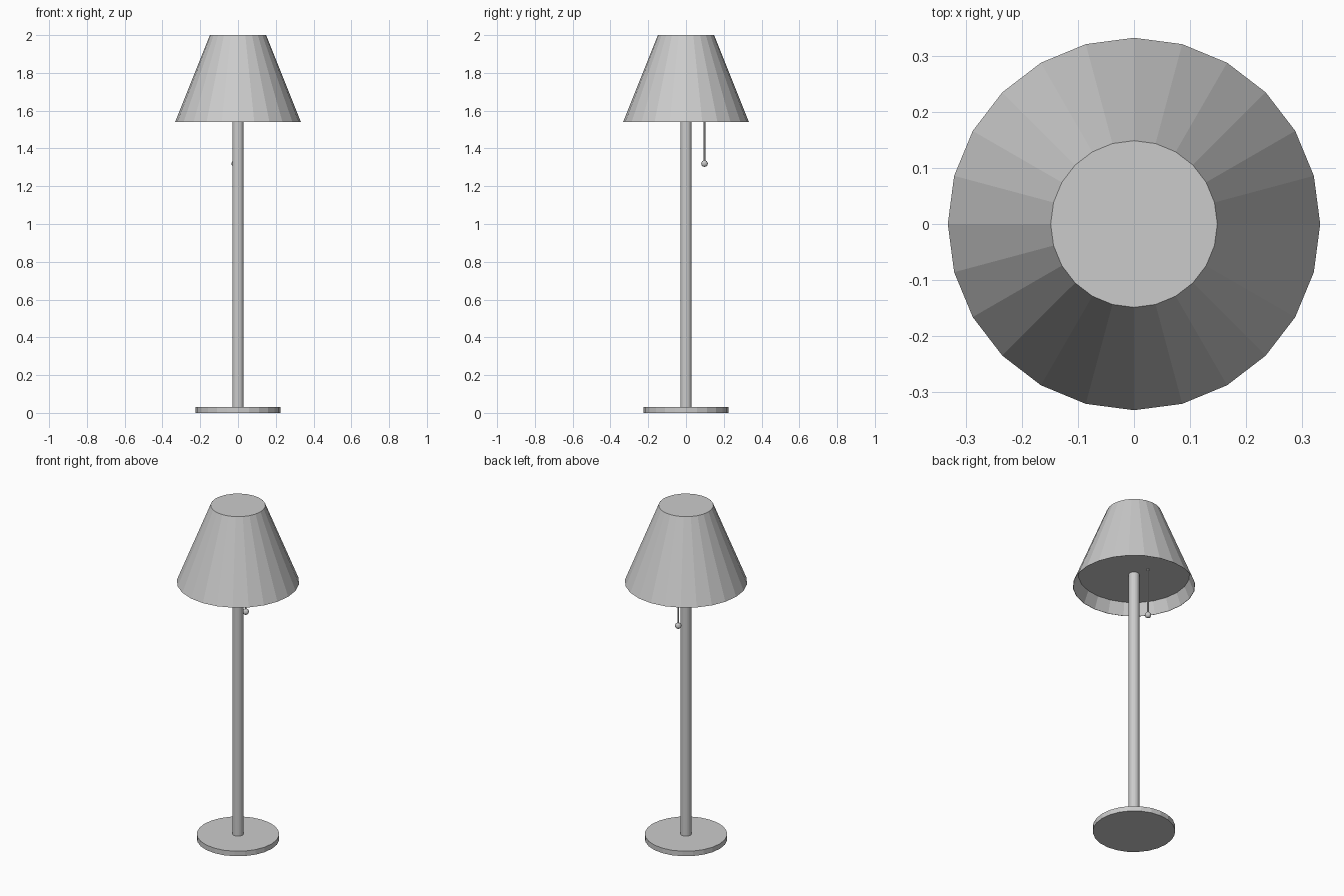
import bpy
import bmesh
from math import cos, sin, tau

if "Cube" in bpy.data.objects:
    bpy.data.objects.remove(bpy.data.objects["Cube"])


def lathe(name, profile, sides, centre=(0, 0)):
    """Revolve (radius, z) rings around a vertical axis and cap both ends."""
    bm = bmesh.new()
    rings = []
    for r, z in profile:
        rings.append([bm.verts.new((r * cos(tau * i / sides), r * sin(tau * i / sides), z))
                      for i in range(sides)])
    for low, high in zip(rings, rings[1:]):
        for i in range(sides):
            j = (i + 1) % sides
            bm.faces.new((low[i], low[j], high[j], high[i]))
    bm.faces.new(rings[0][::-1])
    bm.faces.new(rings[-1])
    bmesh.ops.recalc_face_normals(bm, faces=bm.faces[:])
    mesh = bpy.data.meshes.new(name)
    bm.to_mesh(mesh)
    bm.free()
    obj = bpy.data.objects.new(name, mesh)
    obj.location = (*centre, 0)
    bpy.context.collection.objects.link(obj)
    return obj


CORD_XY = (-0.017, 0.098)
RECESS_Z = 1.61

# Round foot and pole
lathe("base", [(0.224, 0), (0.224, 0.03)], 24)
lathe("pole", [(0.03, 0.03), (0.03, RECESS_Z)], 24)

# Tapered shade: recessed underside, thin rim, slanted wall, closed top
lathe("shade", [(0.303, RECESS_Z), (0.331, 1.54), (0.333, 1.54), (0.149, 2.0)], 24)

# Pull cord with its bead
lathe("pull_cord", [(0.005, 1.325), (0.005, RECESS_Z)], 8, CORD_XY)
bpy.ops.mesh.primitive_uv_sphere_add(segments=16, ring_count=8, radius=0.0175,
                                     location=(*CORD_XY, 1.32))
bpy.context.object.name = "pull_bead"
